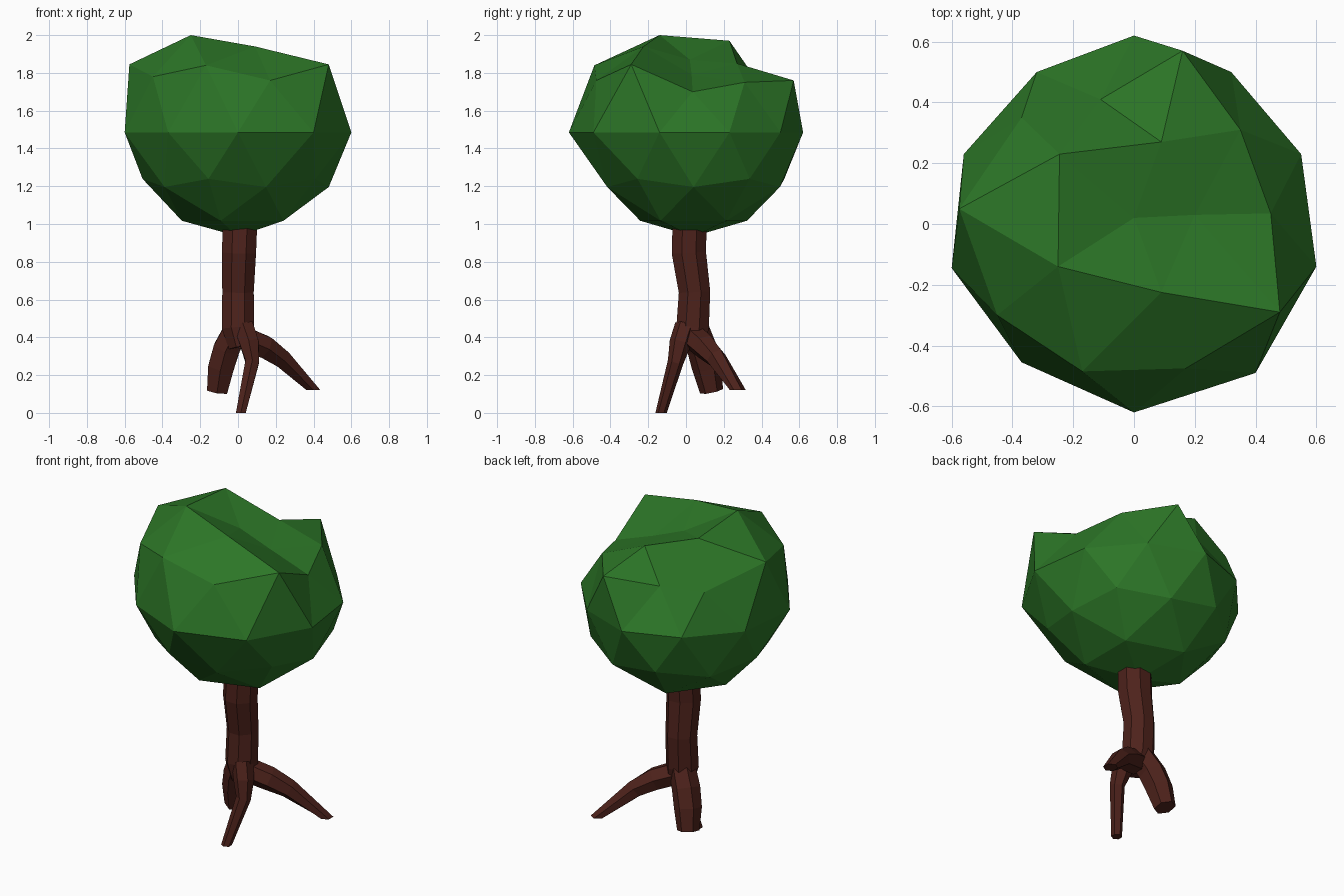
import bpy, bmesh, math
from mathutils import Vector

if "Cube" in bpy.data.objects:
    bpy.data.objects.remove(bpy.data.objects["Cube"])


def material(name, rgb):
    m = bpy.data.materials.new(name)
    m.diffuse_color = (*rgb, 1)
    m.use_nodes = True
    m.node_tree.nodes["Principled BSDF"].inputs["Base Color"].default_value = m.diffuse_color
    return m


GREEN = material("leaf_green", (0.025, 0.18, 0.02))
BROWN = material("bark_brown", (0.075, 0.016, 0.011))


def finish(bm, name, mat):
    bmesh.ops.recalc_face_normals(bm, faces=bm.faces)
    me = bpy.data.meshes.new(name)
    bm.to_mesh(me)
    bm.free()
    me.materials.append(mat)
    ob = bpy.data.objects.new(name, me)
    bpy.context.collection.objects.link(ob)


def limb(name, path, sides, flat_end=False):
    """Faceted tube along path points (x, y, z, radius)."""
    bm = bmesh.new()
    pts = [Vector(p[:3]) for p in path]
    rings = []
    for i, p in enumerate(pts):
        t = (pts[min(i + 1, len(pts) - 1)] - pts[max(i - 1, 0)]).normalized()
        if flat_end and i == len(pts) - 1:
            t = Vector((0, 0, math.copysign(1, t.z)))
        u = Vector((0, 1, 0)).cross(t).normalized()
        v = t.cross(u)
        ring = []
        for k in range(sides):
            a = 2 * math.pi * (k + 0.5) / sides
            ring.append(bm.verts.new(p + path[i][3] * (u * math.cos(a) + v * math.sin(a))))
        rings.append(ring)
    for a, b in zip(rings, rings[1:]):
        for k in range(sides):
            j = (k + 1) % sides
            bm.faces.new((a[k], a[j], b[j], b[k]))
    bm.faces.new(rings[0])
    bm.faces.new(rings[-1])
    finish(bm, name, BROWN)


# Crown: low-poly ball, narrower below, with the upper corners pulled about
bm = bmesh.new()
bmesh.ops.create_icosphere(bm, subdivisions=2, radius=1)
for v in bm.verts:
    low = v.co.z < -0.1
    r = 0.565 if low else 0.62
    v.co = (v.co.x * r, v.co.y * r + (0.04 if low else 0), 1.485 + v.co.z * 0.55)
pulled = [
    (0, .02, 1.87),
    (.09, -.225, 1.94), (-.25, -.14, 2.0), (-.245, .23, 1.97), (.09, .27, 1.85), (.2, .03, 1.79),
    (.48, -.29, 1.845), (-.17, -.485, 1.84), (-.575, .05, 1.845), (-.11, .41, 1.71), (.35, .31, 1.75),
    (.17, -.475, 1.76), (-.45, -.3, 1.78), (-.37, .35, 1.72), (.16, .57, 1.76), (.45, .035, 1.70),
    (.6, -.14, 1.485), (-.6, -.145, 1.485), (.4, -.49, 1.485), (-.37, -.455, 1.485),
    (.55, .23, 1.485), (-.56, .23, 1.485), (.32, .5, 1.485), (-.32, .5, 1.485),
]
start = {v: v.co.copy() for v in bm.verts}
for p in map(Vector, pulled):
    near = min(start, key=lambda v: (start[v] - p).length)
    near.co = p
finish(bm, "crown", GREEN)

# Trunk
limb("trunk", [(.02, .03, .35, .075), (.0, .035, .45, .093), (.0, .045, .64, .09),
               (.005, .015, .85, .098), (.012, .02, 1.02, .098)], 8)

# Three splayed roots
limb("front_root", [(.03, 0, .46, .06), (.06, -.03, .37, .058),
                    (.075, -.055, .27, .042), (.015, -.132, 0, .03)], 6, True)
limb("right_root", [(.02, .04, .40, .07), (.14, .1, .35, .068),
                    (.23, .16, .29, .055), (.4, .275, .12, .042)], 6, True)
limb("left_root", [(-.01, .05, .44, .075), (-.06, .085, .34, .08),
                   (-.09, .11, .24, .078), (-.11, .135, .115, .062)], 6)
